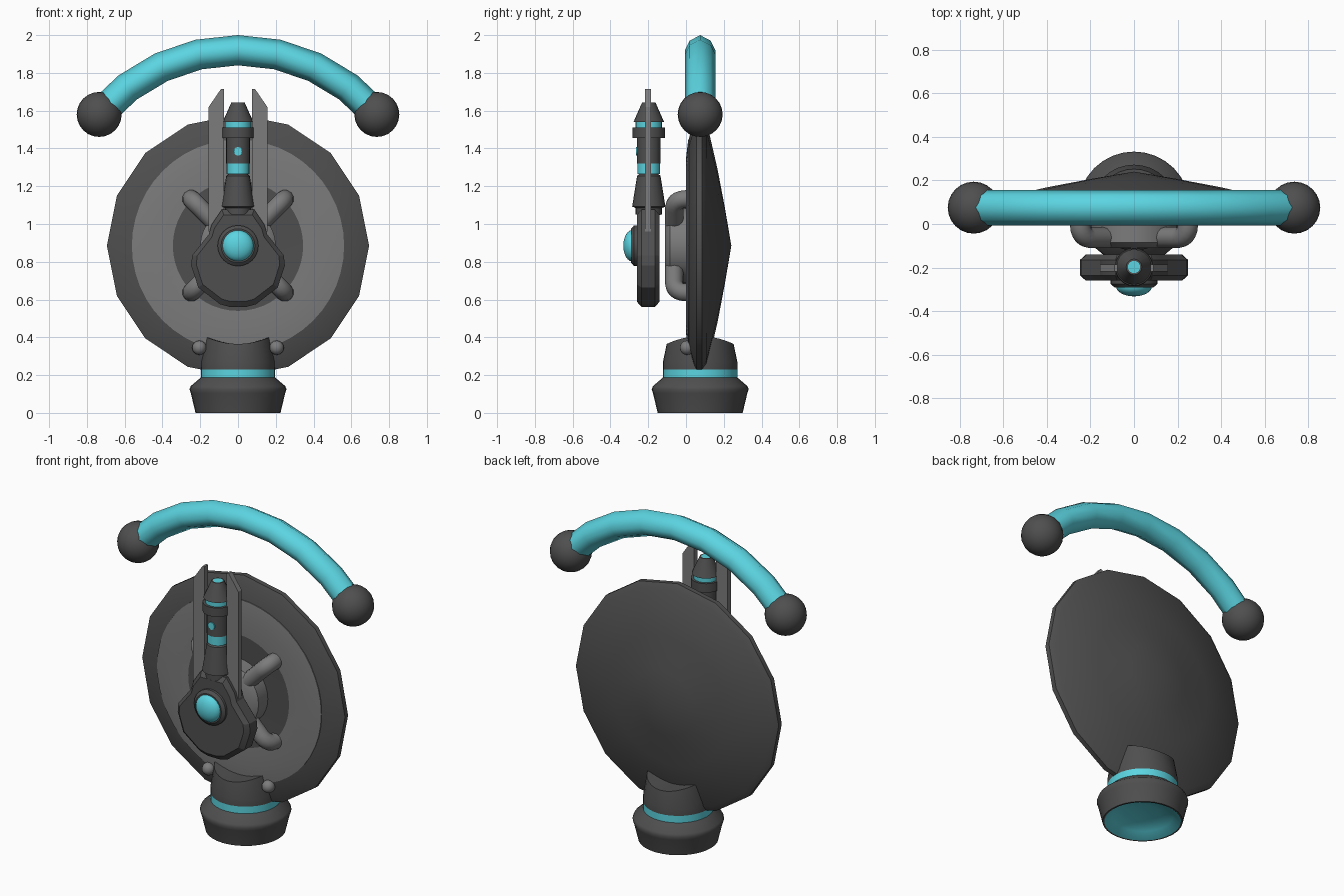
import bpy, bmesh, math
from mathutils import Vector

if "Cube" in bpy.data.objects:
    bpy.data.objects.remove(bpy.data.objects["Cube"])

def mat(name, col):
    m = bpy.data.materials.new(name)
    m.diffuse_color = (*col, 1)
    m.use_nodes = True
    m.node_tree.nodes["Principled BSDF"].inputs["Base Color"].default_value = m.diffuse_color
    return m

DARK = mat("dark grey", (0.078, 0.078, 0.078))
LIGHT = mat("mid grey", (0.20, 0.20, 0.20))
TEAL = mat("teal", (0.105, 0.66, 0.75))
MATS = [DARK, LIGHT, TEAL]
D, L, T = 0, 1, 2

def finish(name, bm, angle=35, loc=(0, 0, 0)):
    bmesh.ops.remove_doubles(bm, verts=bm.verts, dist=1e-5)
    bmesh.ops.recalc_face_normals(bm, faces=bm.faces)
    me = bpy.data.meshes.new(name)
    bm.to_mesh(me)
    bm.free()
    for m in MATS:
        me.materials.append(m)
    ob = bpy.data.objects.new(name, me)
    bpy.context.collection.objects.link(ob)
    ob.location = loc
    bpy.ops.object.select_all(action='DESELECT')
    ob.select_set(True)
    bpy.context.view_layer.objects.active = ob
    if angle:
        bpy.ops.object.shade_smooth_by_angle(angle=math.radians(angle))
    return ob

def lathe(name, prof, cols, loc, seg=24, axis='z', angle=35, shape=None):
    """Spin (radius, height) points; cols is one colour, or one per band."""
    bm = bmesh.new()
    rings = []
    for r, h in prof:
        ring = []
        for i in range(seg if r > 0 else 1):
            a = 2 * math.pi * i / seg
            x, s = r * math.cos(a), r * math.sin(a)
            co = Vector((x, s, h)) if axis == 'z' else Vector((x, h, s))
            ring.append(bm.verts.new(shape(co) if shape else co))
        rings.append(ring)
    for k in range(len(rings) - 1):
        a, b = rings[k], rings[k + 1]
        for i in range(seg):
            j = (i + 1) % seg
            vs = [a[i % len(a)], a[j % len(a)], b[j % len(b)], b[i % len(b)]]
            vs = list(dict.fromkeys(vs))
            if len(vs) > 2:
                bm.faces.new(vs).material_index = cols if isinstance(cols, int) else cols[k]
    return finish(name, bm, angle, loc)

def sweep(name, path, section, side, col, angle=60):
    """Sweep a cross-section along a planar path; side is the plane normal."""
    bm = bmesh.new()
    rings = []
    for i, p in enumerate(path):
        t = (path[min(i + 1, len(path) - 1)] - path[max(i - 1, 0)]).normalized()
        up = side.cross(t).normalized()
        rings.append([bm.verts.new(p + side * u + up * v) for u, v in section])
    n = len(section)
    for a, b in zip(rings, rings[1:]):
        for i in range(n):
            bm.faces.new([a[i], a[(i + 1) % n], b[(i + 1) % n], b[i]])
    bm.faces.new(rings[0])
    bm.faces.new(rings[-1])
    for f in bm.faces:
        f.material_index = col
    return finish(name, bm, angle)

def sphere(name, r, loc, seg=24, col=D):
    bm = bmesh.new()
    bmesh.ops.create_uvsphere(bm, u_segments=seg, v_segments=seg // 2, radius=r)
    for f in bm.faces:
        f.material_index = col
    return finish(name, bm, 60, loc)

def layers(name, rings, col, angle=20):
    """Stack outlines of equal point count, capped at both ends."""
    bm = bmesh.new()
    vr = [[bm.verts.new(p) for p in ring] for ring in rings]
    n = len(vr[0])
    for a, b in zip(vr, vr[1:]):
        for i in range(n):
            bm.faces.new([a[i], a[(i + 1) % n], b[(i + 1) % n], b[i]])
    bm.faces.new(vr[0])
    bm.faces.new(vr[-1])
    for f in bm.faces:
        f.material_index = col
    return finish(name, bm, angle)

YC, ZC = 0.075, 0.885      # base axis, dish centre height

# Base: foot with a shallow teal cavity and a teal band
lathe("base_foot", [(0, .06), (.10, .052), (.17, .033), (.215, 0), (.225, 0), (.25, .105), (.257, .125),
      (.25, .142), (.197, .187), (.197, .23), (0, .23)], [T, T, T, D, D, D, D, D, T, D],
      (0, YC, 0), 32, angle=45)

# Neck with a saddle-shaped top
def saddle(co):
    if co.z > 0.35:
        co.z = 0.365 + 0.04 * (co.x / 0.175) ** 2
    return co
lathe("neck", [(0, .225), (.197, .23), (.197, .27), (.177, .37), (.09, .37), (0, .37)],
      D, (0, YC, 0), 32, shape=saddle)
for s in (-1, 1):
    sphere("neck_knob", 0.038, (s * 0.205, 0.005, 0.345), 16, L)

# Dish: 16-sided shell with a conical back
lathe("dish_shell", [(0, .04), (.42, .03), (.46, .003), (.56, .014), (.66, .04), (.694, .055),
      (.694, .085), (.66, .108), (.40, .168), (.2, .206), (0, .24)], D, (0, 0, ZC), 16, 'y', 50)
lathe("dish_face", [(0, .006), (.345, .006), (.46, .0), (.562, .0115), (.562, .03), (0, .036)],
      [D, L, L, L, L], (0, 0, ZC), 48, 'y')

# Hub and four elbow pipes
lathe("hub", [(0, -.11), (.165, -.11), (.20, -.085), (.20, .03), (0, .03)], L, (0, 0, ZC), 32, 'y', 50)
circle = [(.048 * math.cos(i * math.pi / 6), .048 * math.sin(i * math.pi / 6)) for i in range(12)]
for k in range(4):
    a = math.radians(45 + 90 * k)
    out = Vector((math.cos(a), 0, math.sin(a)))
    side = Vector((-math.sin(a), 0, math.cos(a)))
    pts = [(.12, -.062)] + [(.29 + .06 * math.sin(t), -.002 - .06 * math.cos(t))
           for t in [i * math.pi / 10 for i in range(6)]] + [(.35, .04)]
    sweep("elbow_pipe", [out * r + Vector((0, y, ZC)) for r, y in pts], circle, side, L)

# Front plate: bevelled teardrop outline
half = [(.085, 1.077), (.14, .997), (.155, .945), (.243, .833), (.248, .78), (.21, .663), (.095, .575),
        (.04, .56)]
outline = half + [(-x, z) for x, z in reversed(half)]
def ring(y, sx):
    return [(x * sx, y, .82 + (z - .82) * sx) for x, z in outline]
layers("front_plate", [ring(-.26, .89), ring(-.235, 1), ring(-.165, 1), ring(-.14, .89)], D)

# Boss and teal lens
lathe("lens_boss", [(0, -.29), (.09, -.29), (.108, -.275), (.108, -.25), (0, -.25)], D,
      (0, 0, ZC), 24, 'y')
dome = [(.083 * math.sin(i * math.pi / 12), -.285 - .047 * math.cos(i * math.pi / 12)) for i in range(7)]
lathe("lens", dome + [(0, -.28)], T, (0, 0, ZC), 24, 'y', 50)

# Pair of thin blades beside the spire
for s in (-1, 1):
    blade = [(.075, .96), (.155, .96), (.155, 1.62), (.09, 1.715), (.075, 1.715)]
    layers("blade", [[(s * x, y, z) for x, z in blade] for y in (-.218, -.185)], L)

# Spire with teal bands and a teal tip
spire = [(0, 1.04), (.07, 1.05), (.07, 1.085), (.088, 1.092), (.062, 1.255), (.05, 1.265), (.06, 1.265),
         (.06, 1.32), (.063, 1.32), (.063, 1.455), (.085, 1.455), (.085, 1.51), (.07, 1.51), (.07, 1.54),
         (.081, 1.54), (.036, 1.642), (.028, 1.642), (0, 1.642)]
lathe("spire", spire, [D, D, D, D, D, D, T, D, D, D, D, D, T, D, D, D, T], (0, -.197, 0), 20)
lathe("spire_light", [(0, -.264), (.023, -.264), (.023, -.256), (0, -.256)], T, (0, 0, 1.385), 12, 'y')

# Overhead arc with round ends
R = 0.964
end = math.asin(.735 / R)
path = [Vector((R * math.sin(end * i / 4), YC, 1.92 - R + R * math.cos(end * i / 4)))
        for i in range(-4, 5)]
tube = [(0, .08), (.056, .05), (.081, 0), (.056, -.05), (0, -.08), (-.056, -.05), (-.081, 0), (-.056, .05)]
sweep("overhead_arc", path, tube, Vector((0, 1, 0)), T, 75)
for s in (-1, 1):
    sphere("arc_end", 0.119, (s * .735, YC, 1.58))
